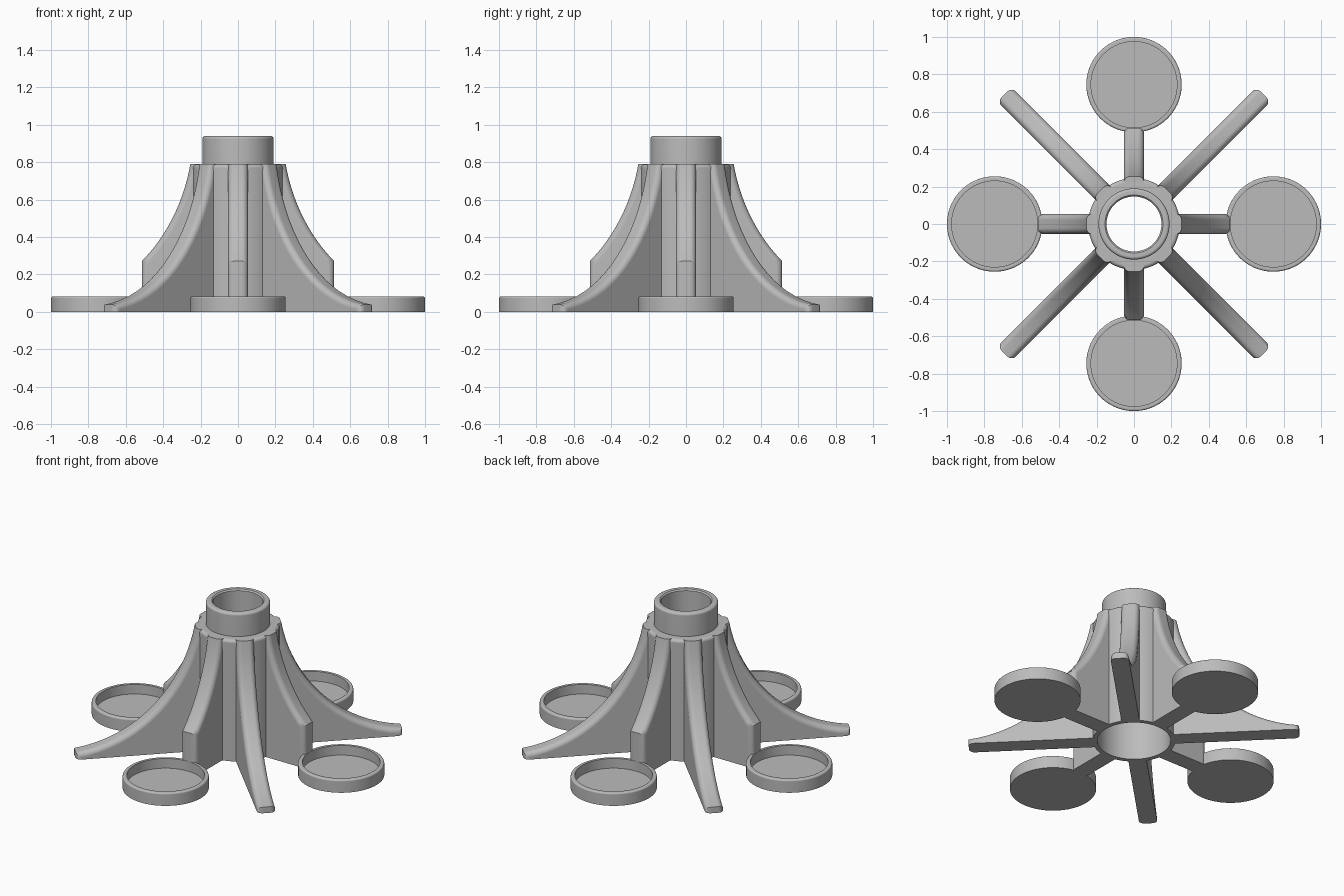
import bpy, bmesh, math
from mathutils import Matrix, Vector

cube = bpy.data.objects.get("Cube")
if cube:
    bpy.data.objects.remove(cube, do_unlink=True)

# Single grey material
GREY = (0.5, 0.5, 0.5, 1.0)
grey = bpy.data.materials.new("plain_grey")
grey.use_nodes = True
grey.diffuse_color = GREY
bsdf = next(n for n in grey.node_tree.nodes if n.type == 'BSDF_PRINCIPLED')
bsdf.inputs["Base Color"].default_value = GREY


def finish(name, bm, matrix=Matrix()):
    """Turn a bmesh into a smooth-shaded grey object."""
    bmesh.ops.recalc_face_normals(bm, faces=bm.faces)
    mesh = bpy.data.meshes.new(name)
    bm.to_mesh(mesh)
    bm.free()
    mesh.materials.append(grey)
    obj = bpy.data.objects.new(name, mesh)
    bpy.context.collection.objects.link(obj)
    obj.matrix_world = matrix
    bpy.ops.object.select_all(action='DESELECT')
    obj.select_set(True)
    bpy.context.view_layer.objects.active = obj
    bpy.ops.object.shade_smooth_by_angle(angle=math.radians(35))
    normals = obj.modifiers.new("weighted_normals", 'WEIGHTED_NORMAL')
    normals.keep_sharp = True
    return obj


def fillet(r, z, size, steps=4):
    """Quarter round ending an outer wall at radius r and height z."""
    return [(r - size + size * math.cos(a), z - size + size * math.sin(a))
            for a in (math.pi / 2 * i / steps for i in range(steps + 1))]


def lathe(name, profile, matrix=Matrix(), steps=72):
    """Spin a closed (radius, height) profile around z."""
    bm = bmesh.new()
    rings = []
    for i in range(steps):
        a = math.tau * i / steps
        rings.append([bm.verts.new((r * math.cos(a), r * math.sin(a), z)) for r, z in profile])
    for i, ring in enumerate(rings):
        after = rings[(i + 1) % steps]
        for j in range(len(profile)):
            k = (j + 1) % len(profile)
            bm.faces.new((ring[j], after[j], after[k], ring[k]))
    bmesh.ops.remove_doubles(bm, verts=bm.verts, dist=1e-5)
    return finish(name, bm, matrix)


SHOULDER = 0.79


def flare(t):
    """Curve shared by the outer edges of all ribs."""
    p = [Vector(c) for c in ((0.255, SHOULDER), (0.32, 0.42), (0.58, 0.09), (0.98, 0.04))]
    s = 1 - t
    return s**3 * p[0] + 3 * s * s * t * p[1] + 3 * s * t * t * p[2] + t**3 * p[3]


def rib(name, t_end, angle, half_width=0.054, round_size=0.032, steps=18):
    """Upright flared fin with a rounded outer edge."""
    edge = [flare(t_end * i / steps) for i in range(steps + 1)]
    edge.append(Vector((edge[-1].x, 0)))
    outline = [Vector((0.222, 0)), Vector((0.222, SHOULDER))] + edge
    bm = bmesh.new()
    sides = [[bm.verts.new((p.x, y, p.y)) for p in outline] for y in (-half_width, half_width)]
    for side in sides:
        bm.faces.new(side)
    n = len(outline)
    for i in range(n):
        j = (i + 1) % n
        bm.faces.new((sides[0][i], sides[0][j], sides[1][j], sides[1][i]))
    bmesh.ops.recalc_face_normals(bm, faces=bm.faces)
    rim = [bm.edges.get((side[i], side[i + 1])) for side in sides for i in range(2, n - 1)]
    bmesh.ops.bevel(bm, geom=rim, offset=round_size, offset_type='OFFSET',
                    segments=5, profile=0.5, affect='EDGES', clamp_overlap=False)
    return finish(name, bm, Matrix.Rotation(angle, 4, 'Z'))


# Hollow hub with a narrower collar on top
lathe("hub", [(0.217, 0), (0.245, 0)] + fillet(0.245, SHOULDER, 0.02)
      + [(0.19, SHOULDER)] + fillet(0.19, 0.94, 0.015)
      + [(0.155, 0.94), (0.147, 0.932), (0.147, 0.76), (0.217, 0.69)])

# Four long legs on the diagonals, four short ribs each carrying a dish
dish_profile = ([(0, 0), (0.255, 0)] + fillet(0.255, 0.083, 0.01)
                + [(0.23, 0.083), (0.23, 0.02), (0, 0.02)])
for i, place in enumerate(("left", "back", "right", "front")):
    angle = i * math.pi / 2
    turn = Matrix.Rotation(angle, 4, 'Z')
    rib(place + "_short_rib", 0.53, angle)
    rib(place + "_diagonal_leg", 1.0, angle + math.pi / 4)
    lathe(place + "_dish", dish_profile, turn @ Matrix.Translation((0.745, 0, 0)))
